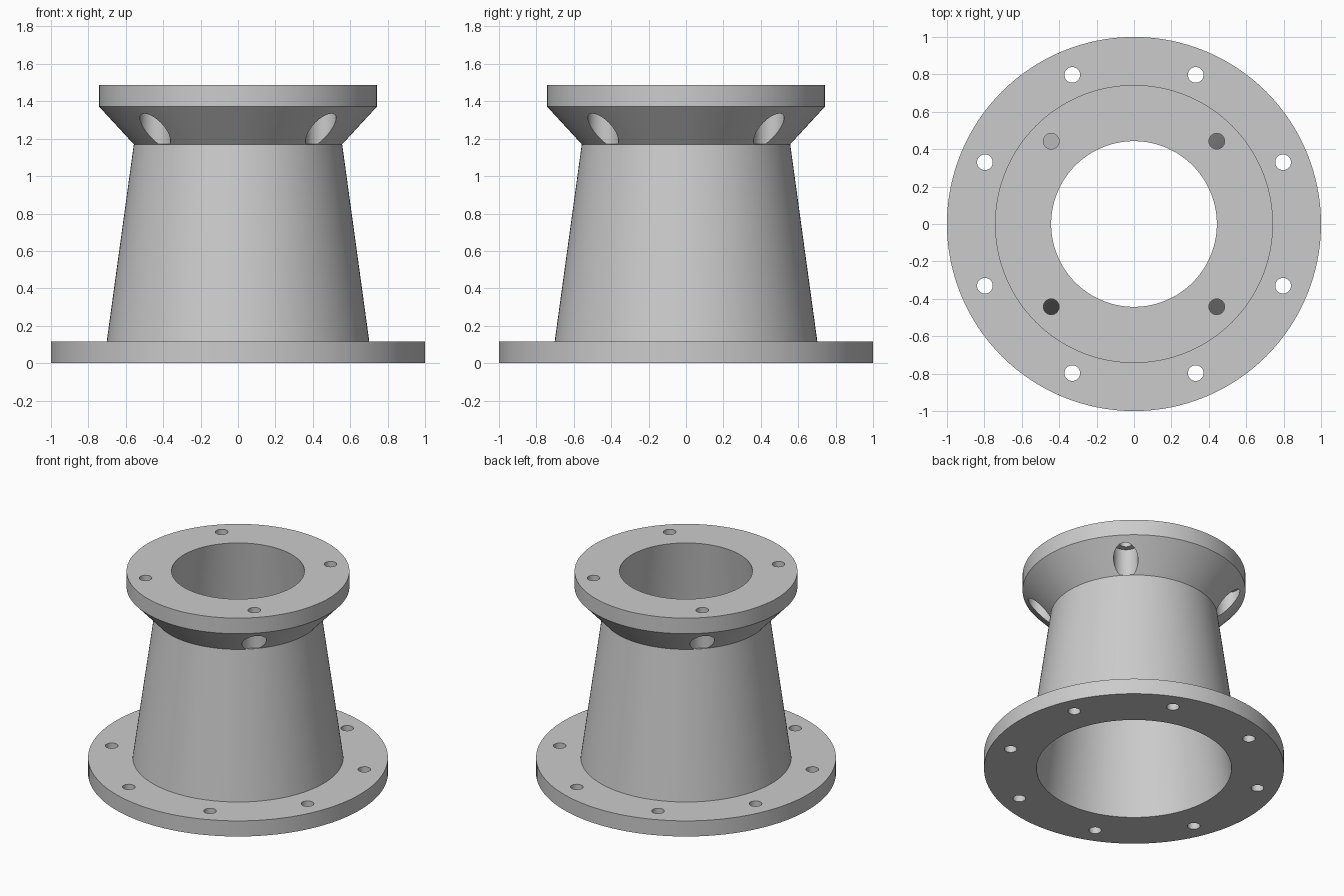
import bpy
import bmesh
import math

cube = bpy.data.objects.get("Cube")
if cube:
    bpy.data.objects.remove(cube, do_unlink=True)

SEGMENTS = 128

# Material
grey = bpy.data.materials.new("plain grey")
grey.use_nodes = True
colour = (0.6, 0.6, 0.6, 1)
grey.diffuse_color = colour
grey.node_tree.nodes["Principled BSDF"].inputs["Base Color"].default_value = colour


def new_object(name, bm):
    bmesh.ops.recalc_face_normals(bm, faces=bm.faces)
    mesh = bpy.data.meshes.new(name)
    bm.to_mesh(mesh)
    bm.free()
    mesh.materials.append(grey)
    obj = bpy.data.objects.new(name, mesh)
    bpy.context.collection.objects.link(obj)
    return obj


def lathe(name, profile):
    """Turn a closed (radius, height) profile around z."""
    bm = bmesh.new()
    rings = []
    for i in range(SEGMENTS):
        a = math.tau * i / SEGMENTS
        rings.append([bm.verts.new((r * math.cos(a), r * math.sin(a), z)) for r, z in profile])
    n = len(profile)
    for i in range(SEGMENTS):
        here, after = rings[i], rings[(i + 1) % SEGMENTS]
        for j in range(n):
            k = (j + 1) % n
            bm.faces.new((here[j], after[j], after[k], here[k]))
    return new_object(name, bm)


def bolt_circle(name, count, circle, radius, bottom, top):
    """Ring of upright cylinders, turned half a step off the x axis."""
    bm = bmesh.new()
    for i in range(count):
        a = math.tau * (i + 0.5) / count
        made = bmesh.ops.create_cone(bm, cap_ends=True, segments=32, radius1=radius,
                                     radius2=radius, depth=top - bottom)
        bmesh.ops.translate(bm, verts=made["verts"],
                            vec=(circle * math.cos(a), circle * math.sin(a), (bottom + top) / 2))
    cutter = new_object(name, bm)
    cutter.hide_render = True
    return cutter


# Pedestal: wide base flange, tapered tube, flared top flange, tapered bore
pedestal = lathe("flanged_pedestal", [
    (0.65, 0), (1, 0), (1, 0.115), (0.702, 0.115), (0.557, 1.17),
    (0.743, 1.372), (0.743, 1.487), (0.443, 1.487)])

# Bolt holes through both flanges, and clearance pockets in the flare
cutters = [
    bolt_circle("bolt_pocket_cutter", 4, 0.626, 0.082, 1.171, 1.372),
    bolt_circle("top_hole_cutter", 4, 0.626, 0.042, 1.3, 1.6),
    bolt_circle("base_hole_cutter", 8, 0.863, 0.042, -0.1, 0.2),
]

bpy.ops.object.select_all(action="DESELECT")
pedestal.select_set(True)
bpy.context.view_layer.objects.active = pedestal
for cutter in cutters:
    cut = pedestal.modifiers.new(cutter.name, "BOOLEAN")
    cut.operation = "DIFFERENCE"
    cut.solver = "EXACT"
    cut.object = cutter
    bpy.ops.object.modifier_apply(modifier=cut.name)
    bpy.data.objects.remove(cutter, do_unlink=True)

bpy.ops.object.shade_smooth_by_angle(angle=math.radians(30))
